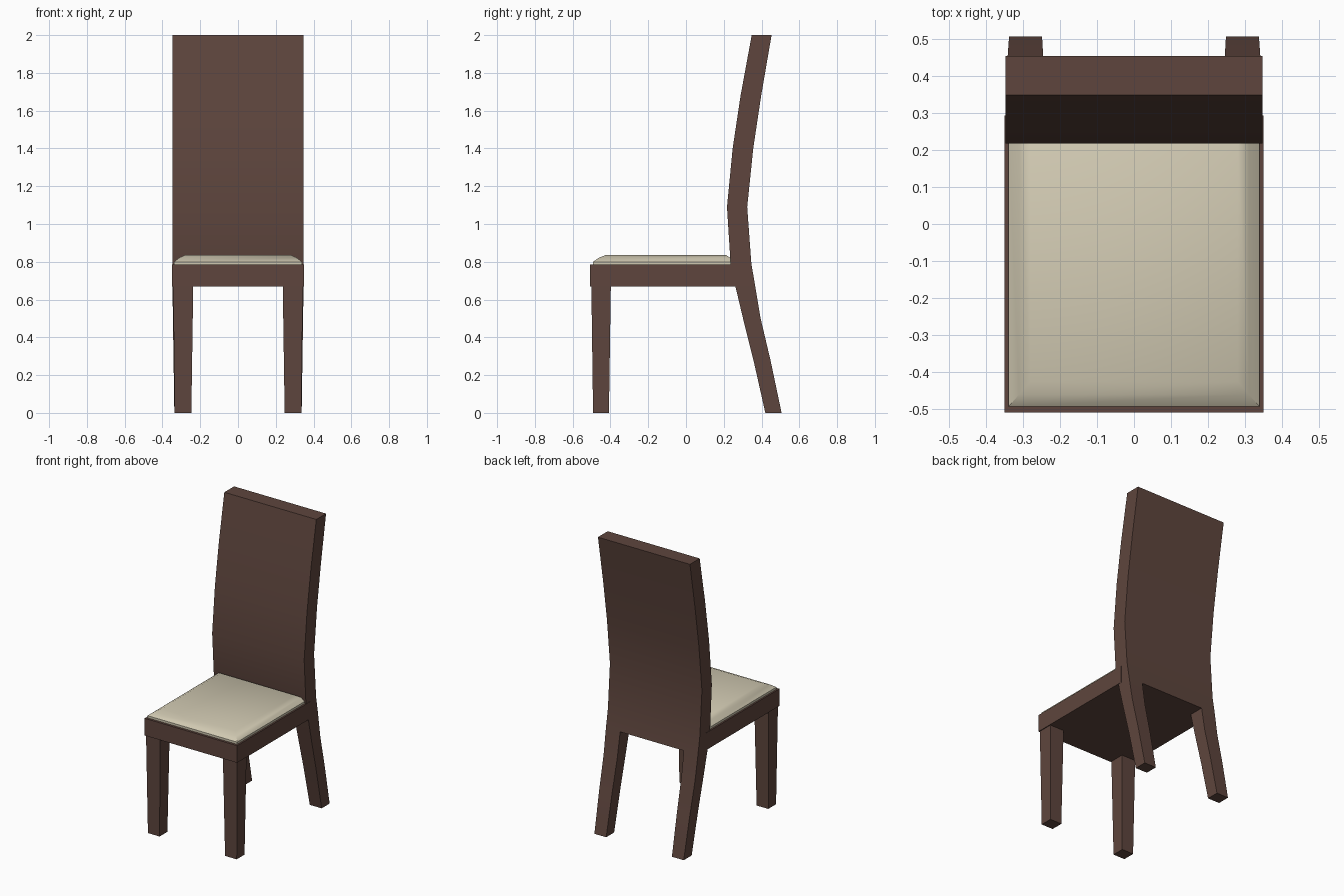
import bpy, bmesh

cube = bpy.data.objects.get("Cube")
if cube:
    bpy.data.objects.remove(cube, do_unlink=True)


def material(name, color):
    mat = bpy.data.materials.new(name)
    mat.use_nodes = True
    mat.diffuse_color = color
    bsdf = next(n for n in mat.node_tree.nodes if n.type == 'BSDF_PRINCIPLED')
    bsdf.inputs["Base Color"].default_value = color
    return mat


wood = material("dark brown wood", (0.112, 0.060, 0.047, 1))
fabric = material("cream fabric", (0.63, 0.58, 0.44, 1))


def loft(name, sections, mat):
    """Closed solid through stacked rectangles (x0, x1, y0, y1, z)."""
    bm = bmesh.new()
    rings = [[bm.verts.new((x, y, z)) for x, y in
              ((x0, y0), (x1, y0), (x1, y1), (x0, y1))]
             for x0, x1, y0, y1, z in sections]
    for low, high in zip(rings, rings[1:]):
        for i in range(4):
            j = (i + 1) % 4
            bm.faces.new((low[i], low[j], high[j], high[i]))
    bm.faces.new(rings[0])
    bm.faces.new(rings[-1])
    bmesh.ops.recalc_face_normals(bm, faces=bm.faces)
    mesh = bpy.data.meshes.new(name)
    bm.to_mesh(mesh)
    bm.free()
    mesh.materials.append(mat)
    obj = bpy.data.objects.new(name, mesh)
    bpy.context.collection.objects.link(obj)
    return obj


def smooth(obj, angle):
    bpy.ops.object.select_all(action='DESELECT')
    obj.select_set(True)
    bpy.context.view_layer.objects.active = obj
    bpy.ops.object.shade_smooth_by_angle(angle=angle)


# Curved backrest: front y, back y, height
back_curve = [(0.262, 0.367, 0.668), (0.236, 0.346, 0.79), (0.217, 0.324, 1.09),
              (0.247, 0.356, 1.4), (0.289, 0.398, 1.68), (0.348, 0.453, 2.0)]
backrest = loft("backrest", [(-0.347, 0.347, f, b, z) for f, b, z in back_curve], wood)
smooth(backrest, 0.35)

# Seat frame and cushion
loft("seat_frame", [(-0.349, 0.349, -0.508, 0.292, z) for z in (0.668, 0.785)], wood)
cushion = loft("seat_cushion", [(-0.338, 0.338, -0.492, 0.245, 0.78),
                                (-0.338, 0.338, -0.492, 0.245, 0.80),
                                (-0.31, 0.31, -0.46, 0.232, 0.822),
                                (-0.28, 0.28, -0.425, 0.212, 0.836)], fabric)
smooth(cushion, 0.65)

# Rear legs continue the backrest curve down to the floor
leg_curve = [(0.42, 0.506, 0.0), (0.357, 0.447, 0.28),
             (0.302, 0.395, 0.5), (0.262, 0.367, 0.668)]
for side, name in ((-1, "right"), (1, "left")):
    rear = []
    for f, b, z in leg_curve:
        t = z / 0.668
        rear.append((side * (0.248 - 0.008 * t), side * (0.337 + 0.01 * t), f, b, z))
    smooth(loft("rear_leg_" + name, rear, wood), 0.35)
    # Tapered front legs
    loft("front_leg_" + name, [(side * 0.247, side * 0.335, -0.492, -0.408, 0.0),
                               (side * 0.237, side * 0.343, -0.501, -0.398, 0.67)], wood)
